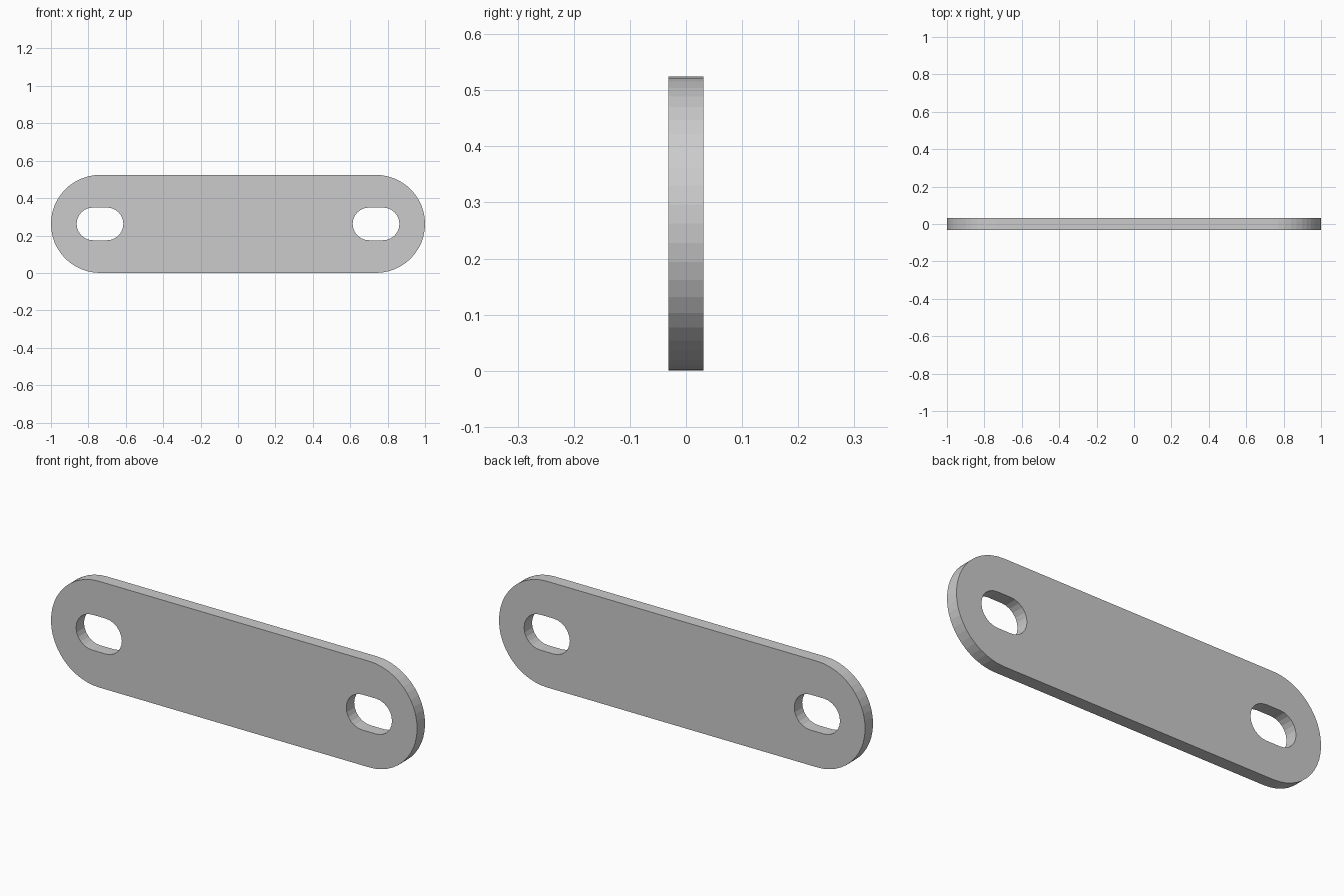
import bpy, bmesh
from math import cos, sin, pi

if "Cube" in bpy.data.objects:
    bpy.data.objects.remove(bpy.data.objects["Cube"])

R = 0.262          # outer end radius (half the height)
CX = 1 - R         # centre of the rounded ends and slots
SLOT_R = 0.0875    # slot end radius
SLOT_S = 0.0375    # half of the slot's straight run
HALF_T = 0.031     # half thickness


def stadium(cx, half_run, r, seg):
    """Outline of a rounded-end slot, counter-clockwise."""
    pts = []
    for side, start in ((1, -pi / 2), (-1, pi / 2)):
        for i in range(seg + 1):
            a = start + pi * i / seg
            pts.append((cx + side * half_run + r * cos(a), r * sin(a)))
    return pts


# Flat profile: outer outline plus two slot holes, extruded to thickness
curve = bpy.data.curves.new("plate_profile", 'CURVE')
curve.dimensions = '2D'
curve.fill_mode = 'BOTH'
curve.extrude = HALF_T
for pts in (stadium(0, CX, R, 24),
            stadium(-CX, SLOT_S, SLOT_R, 12),
            stadium(CX, SLOT_S, SLOT_R, 12)):
    spline = curve.splines.new('POLY')
    spline.points.add(len(pts) - 1)
    for p, (x, y) in zip(spline.points, pts):
        p.co = (x, y, 0, 1)
    spline.use_cyclic_u = True

plate = bpy.data.objects.new("slotted_plate", curve)
bpy.context.collection.objects.link(plate)
plate.rotation_euler.x = pi / 2
plate.location.z = R

# Turn into a clean, flat-shaded mesh
bpy.context.view_layer.objects.active = plate
plate.select_set(True)
bpy.ops.object.convert(target='MESH')
plate = bpy.context.object
bm = bmesh.new()
bm.from_mesh(plate.data)
bmesh.ops.remove_doubles(bm, verts=bm.verts, dist=1e-5)
bmesh.ops.recalc_face_normals(bm, faces=bm.faces)
for f in bm.faces:
    f.smooth = False
bm.to_mesh(plate.data)
bm.free()
